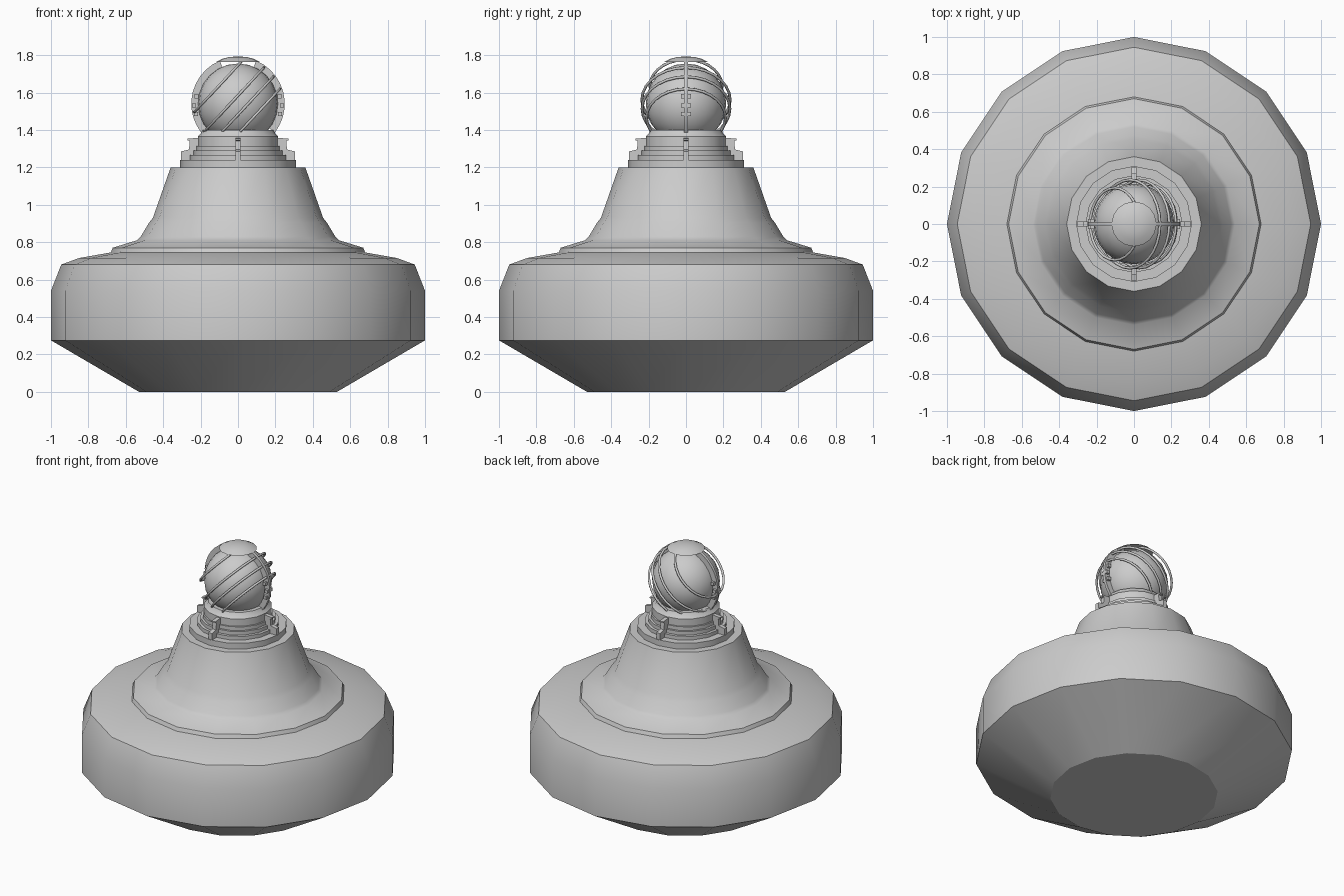
import bpy, bmesh, math
from mathutils import Vector, Matrix

if "Cube" in bpy.data.objects:
    bpy.data.objects.remove(bpy.data.objects["Cube"])

CZ = 1.54  # lamp globe centre height


def make_object(name, bm, angle=30):
    bmesh.ops.remove_doubles(bm, verts=bm.verts, dist=1e-5)
    bmesh.ops.recalc_face_normals(bm, faces=bm.faces)
    me = bpy.data.meshes.new(name)
    bm.to_mesh(me)
    bm.free()
    ob = bpy.data.objects.new(name, me)
    bpy.context.collection.objects.link(ob)
    bpy.ops.object.select_all(action='DESELECT')
    ob.select_set(True)
    bpy.context.view_layer.objects.active = ob
    bpy.ops.object.shade_smooth_by_angle(angle=math.radians(angle))
    return ob


def lathe(name, profile, sides=16, angle=30):
    """Revolve (radius, z) points around z, with a corner on +x."""
    bm = bmesh.new()
    vs = [bm.verts.new((r, 0, z)) for r, z in profile]
    es = [bm.edges.new(p) for p in zip(vs, vs[1:])]
    bmesh.ops.spin(bm, geom=vs + es, cent=(0, 0, 0), axis=(0, 0, 1),
                   angle=2 * math.pi, steps=sides, use_duplicate=False)
    return make_object(name, bm, angle)


def plate(name, outline, thick, turn=0):
    """Extrude an (x, z) outline along y, centred, then turn about z."""
    bm = bmesh.new()
    f = bm.faces.new([bm.verts.new((x, -thick / 2, z)) for x, z in outline])
    ext = bmesh.ops.extrude_face_region(bm, geom=[f])['geom']
    bmesh.ops.translate(bm, vec=(0, thick, 0),
                        verts=[v for v in ext if isinstance(v, bmesh.types.BMVert)])
    bmesh.ops.rotate(bm, verts=bm.verts, matrix=Matrix.Rotation(turn, 3, 'Z'))
    return make_object(name, bm)


# Floating hull and tapering tower
lathe("hull", [(0, 0), (0.53, 0), (1, 0.275), (1, 0.54), (0.945, 0.68),
               (0.85, 0.715), (0.68, 0.745), (0.67, 0.77), (0.54, 0.81),
               (0.52, 0.83), (0.475, 0.905), (0.455, 0.93), (0.36, 1.2), (0, 1.2)])

# Stepped lamp base
lathe("lamp_base", [(0, 1.19), (0.31, 1.19), (0.31, 1.24), (0.26, 1.24), (0.26, 1.265),
                    (0.24, 1.265), (0.24, 1.29), (0.225, 1.29), (0.225, 1.315),
                    (0.215, 1.315), (0.215, 1.365), (0.2, 1.38), (0.19, 1.4), (0, 1.4)])

# Four clamps around the base
clamp = [(0.19, 1.23), (0.305, 1.23), (0.305, 1.285), (0.262, 1.295),
         (0.258, 1.342), (0.27, 1.345), (0.27, 1.353), (0.19, 1.36)]
for i in range(4):
    plate(f"clamp_{i + 1}", clamp, 0.028, i * math.pi / 2)

# Glass globe
arc = [math.radians(-60 + 15 * i) for i in range(11)]
lathe("globe", [(0.215 * math.cos(a), CZ + 0.215 * math.sin(a)) for a in arc], 24, 40)

# Domed cap
lathe("cap", [(0, 1.762), (0.12, 1.762), (0.085, 1.78), (0.045, 1.79), (0, 1.793)], 16, 40)

# Curved cage arms, left and right
arm = [math.radians(-38 + 10.5 * i) for i in range(11)]
outline = ([(0.25 * math.cos(a), CZ + 0.25 * math.sin(a)) for a in arm] +
           [(0.212 * math.cos(a), CZ + 0.212 * math.sin(a)) for a in reversed(arm)])
for side, turn in (("right", 0), ("left", math.pi)):
    plate(f"cage_arm_{side}", outline, 0.02, turn)
    # Small bolts through the arm
    for j, (z, r) in enumerate(((1.53, 0.235), (1.485, 0.225), (1.58, 0.222))):
        bm = bmesh.new()
        bmesh.ops.create_cube(bm, size=1)
        bmesh.ops.scale(bm, vec=(0.022, 0.055, 0.022), verts=bm.verts)
        bmesh.ops.translate(bm, vec=(r, 0, z), verts=bm.verts)
        bmesh.ops.rotate(bm, verts=bm.verts, matrix=Matrix.Rotation(turn, 3, 'Z'))
        make_object(f"bolt_{side}_{j + 1}", bm)

# Slanted guard wires, circles lying on the cage sphere
tilt = Matrix.Rotation(math.radians(-47), 4, 'Y')
for i, d in enumerate((-0.11, -0.04, 0.03, 0.14)):
    bm = bmesh.new()
    radius = math.sqrt(0.238 ** 2 - d * d)
    vs = [bm.verts.new((radius + 0.008 * math.cos(k * math.pi / 3), 0,
                        d + 0.008 * math.sin(k * math.pi / 3))) for k in range(6)]
    es = [bm.edges.new((vs[k], vs[(k + 1) % 6])) for k in range(6)]
    bmesh.ops.spin(bm, geom=vs + es, cent=(0, 0, 0), axis=(0, 0, 1),
                   angle=2 * math.pi, steps=28, use_duplicate=False)
    bmesh.ops.transform(bm, matrix=Matrix.Translation((0, 0, CZ)) @ tilt, verts=bm.verts)
    make_object(f"guard_wire_{i + 1}", bm, 70)
